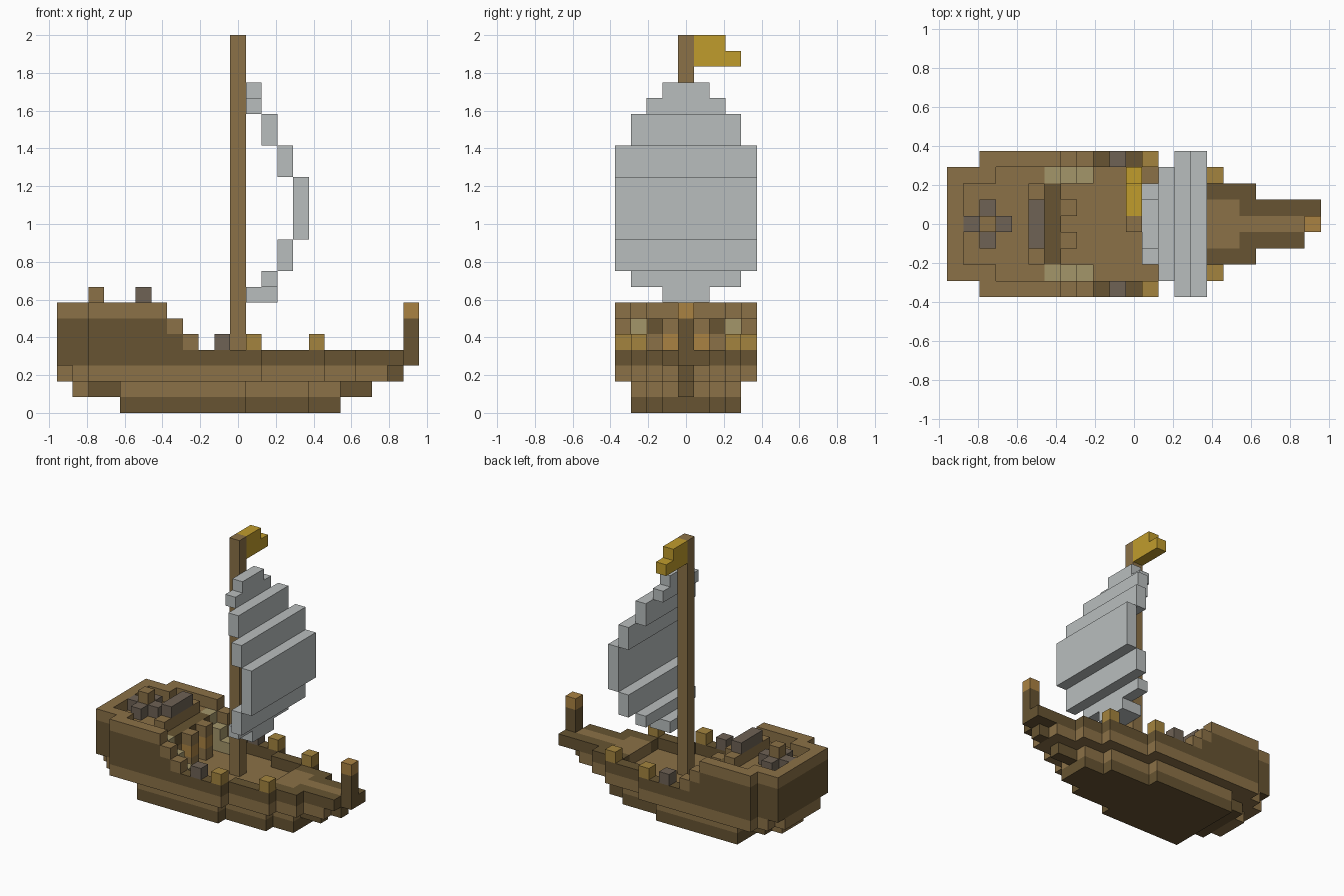
import bpy, bmesh
from mathutils import Vector

if "Cube" in bpy.data.objects:
    bpy.data.objects.remove(bpy.data.objects["Cube"], do_unlink=True)

UNIT = 2 / 24                      # edge of one block
ORIGIN = Vector((-11.5, -4.5, 0))  # corner of the block grid
MID = 4                            # centre row across the ship

COLOURS = {
    "plank_brown": (139, 113, 71), "dark_wood": (103, 84, 50),
    "flag_yellow": (192, 156, 44), "lantern_ochre": (164, 132, 62),
    "orange_wood": (170, 130, 66), "tan_step": (164, 150, 106),
    "iron_grey": (110, 98, 85), "sail_grey": (185, 190, 190),
}


def linear(c):
    c /= 255
    return c / 12.92 if c <= 0.04045 else ((c + 0.055) / 1.055) ** 2.4


NAMES = list(COLOURS)
MATERIALS = []
for name, rgb in COLOURS.items():
    mat = bpy.data.materials.new(name)
    mat.use_nodes = True
    value = [linear(c) for c in rgb] + [1]
    mat.diffuse_color = value
    mat.node_tree.nodes["Principled BSDF"].inputs["Base Color"].default_value = value
    MATERIALS.append(mat)

blocks = {}  # grid cell -> (part, colour)


def fill(part, colour, xs, ys, zs):
    """Fill inclusive block ranges; a colour of None carves them away."""
    for x in range(xs[0], xs[1] + 1):
        for y in range(ys[0], ys[1] + 1):
            for z in range(zs[0], zs[1] + 1):
                if colour is None:
                    blocks.pop((x, y, z), None)
                else:
                    blocks[x, y, z] = (part, colour)


def beam(part, colour, xs, half, zs):
    """Fill blocks symmetrically about the centre row."""
    fill(part, colour, xs, (MID - half, MID + half), zs)


def pair(part, colour, xs, offset, zs):
    """Fill one row on each side of the ship."""
    for y in (MID - offset, MID + offset):
        fill(part, colour, xs, (y, y), zs)


# Bottom and lower planking, narrowing toward the bow
for xs, half in (((4, 11), 3), ((12, 15), 2), ((16, 17), 1)):
    beam("hull", "dark_wood", xs, half, (0, 0))
    beam("hull", "plank_brown", xs, half, (1, 1))
beam("hull", "dark_wood", (2, 3), 2, (1, 1))
beam("hull", "plank_brown", (1, 1), 1, (1, 1))
beam("keel", "dark_wood", (18, 19), 0, (1, 1))
beam("keel", "dark_wood", (21, 21), 0, (2, 2))

# Main planking with a dark gunwale above
for xs, half in (((0, 0), 2), ((1, 1), 3), ((2, 12), 4), ((13, 16), 3),
                 ((17, 18), 2), ((19, 20), 1)):
    beam("hull", "plank_brown", xs, half, (2, 2))
    beam("hull", "dark_wood", xs, half, (3, 3))
beam("hull", "dark_wood", (0, 0), 3, (3, 3))
beam("hull", "dark_wood", (21, 21), 1, (3, 3))
fill("hull", "dark_wood", (22, 22), (MID, MID + 1), (3, 3))

# Sunken main deck
beam("hull", None, (7, 12), 3, (3, 3))
beam("hull", None, (13, 15), 2, (3, 3))

# Raised foredeck and bow post
beam("hull", "plank_brown", (16, 17), 1, (3, 3))
beam("hull", "plank_brown", (18, 21), 0, (3, 3))
beam("bow_post", "dark_wood", (22, 22), 0, (3, 5))
beam("bow_post", "orange_wood", (22, 22), 0, (6, 6))

# Stern castle: dark walls, pale rim, recessed deck
for xs, half in (((0, 1), 3), ((2, 6), 4)):
    beam("stern_castle", "dark_wood", xs, half, (3, 5))
    beam("stern_castle", "plank_brown", xs, half, (6, 6))
for xs, half in (((1, 2), 2), ((3, 6), 3)):
    beam("stern_castle", None, xs, half, (6, 6))
for xs, half in (((1, 2), 2), ((3, 5), 3)):
    beam("stern_castle", "plank_brown", xs, half, (5, 5))
beam("stern_castle", "plank_brown", (6, 6), 2, (3, 4))

# Stepped side rails and stairs down to the main deck
pair("side_rail", "dark_wood", (7, 7), 4, (4, 4))
pair("side_rail", "plank_brown", (7, 7), 4, (5, 5))
pair("side_rail", "plank_brown", (8, 8), 4, (4, 4))
for step in range(3):
    pair("stairs", "tan_step", (6 + step, 6 + step), 3, (3, 5 - step))

# Door posts on the cabin front
pair("door_post", "plank_brown", (7, 7), 1, (3, 5))
pair("door_post", "orange_wood", (7, 7), 1, (4, 4))

# Aft railing with an iron bar, and a capstan with four arms
beam("aft_railing", "plank_brown", (5, 5), 2, (6, 6))
beam("aft_railing", "iron_grey", (5, 5), 1, (7, 7))
beam("capstan", "iron_grey", (1, 3), 0, (6, 6))
beam("capstan", "iron_grey", (2, 2), 1, (6, 6))
beam("capstan", "plank_brown", (2, 2), 0, (6, 7))

# Fittings along the gunwale
pair("cleat", "iron_grey", (10, 10), 4, (4, 4))
pair("lantern", "lantern_ochre", (12, 12), 4, (4, 4))
pair("lantern", "lantern_ochre", (16, 16), 3, (4, 4))

# Mast and flag
beam("mast", "plank_brown", (11, 11), 0, (3, 23))
fill("flag", "flag_yellow", (11, 11), (5, 6), (22, 23))
fill("flag", "flag_yellow", (11, 11), (7, 7), (22, 22))

# Billowing sail, from foot to head
beam("sail", "sail_grey", (12, 13), 1, (7, 7))
for x, half, zs in ((13, 3, (8, 8)), (14, 4, (9, 10)), (15, 4, (11, 14)),
                    (14, 4, (15, 16)), (13, 3, (17, 18)), (12, 2, (19, 19)),
                    (12, 1, (20, 20))):
    beam("sail", "sail_grey", (x, x), half, zs)


def build(part):
    """Skin one part, leaving out faces hidden between blocks."""
    bm = bmesh.new()
    for cell, (owner, colour) in blocks.items():
        if owner != part:
            continue
        centre = Vector(cell) + Vector((0.5, 0.5, 0.5)) + ORIGIN
        for axis in range(3):
            for side in (-1, 1):
                near = list(cell)
                near[axis] += side
                if tuple(near) in blocks:
                    continue
                n, u, v = Vector(), Vector(), Vector()
                n[axis] = side / 2
                u[(axis + 1) % 3] = side / 2
                v[(axis + 2) % 3] = 1 / 2
                ring = (-u - v, u - v, u + v, v - u)
                face = bm.faces.new([bm.verts.new((centre + n + r) * UNIT) for r in ring])
                face.material_index = NAMES.index(colour)
    bmesh.ops.remove_doubles(bm, verts=bm.verts, dist=UNIT / 100)
    bmesh.ops.dissolve_limit(bm, angle_limit=0.01, verts=bm.verts, edges=bm.edges,
                             delimit={"MATERIAL"})
    mesh = bpy.data.meshes.new(part)
    for mat in MATERIALS:
        mesh.materials.append(mat)
    bm.to_mesh(mesh)
    bm.free()
    bpy.context.collection.objects.link(bpy.data.objects.new(part, mesh))


for part in sorted({owner for owner, _ in blocks.values()}):
    build(part)
